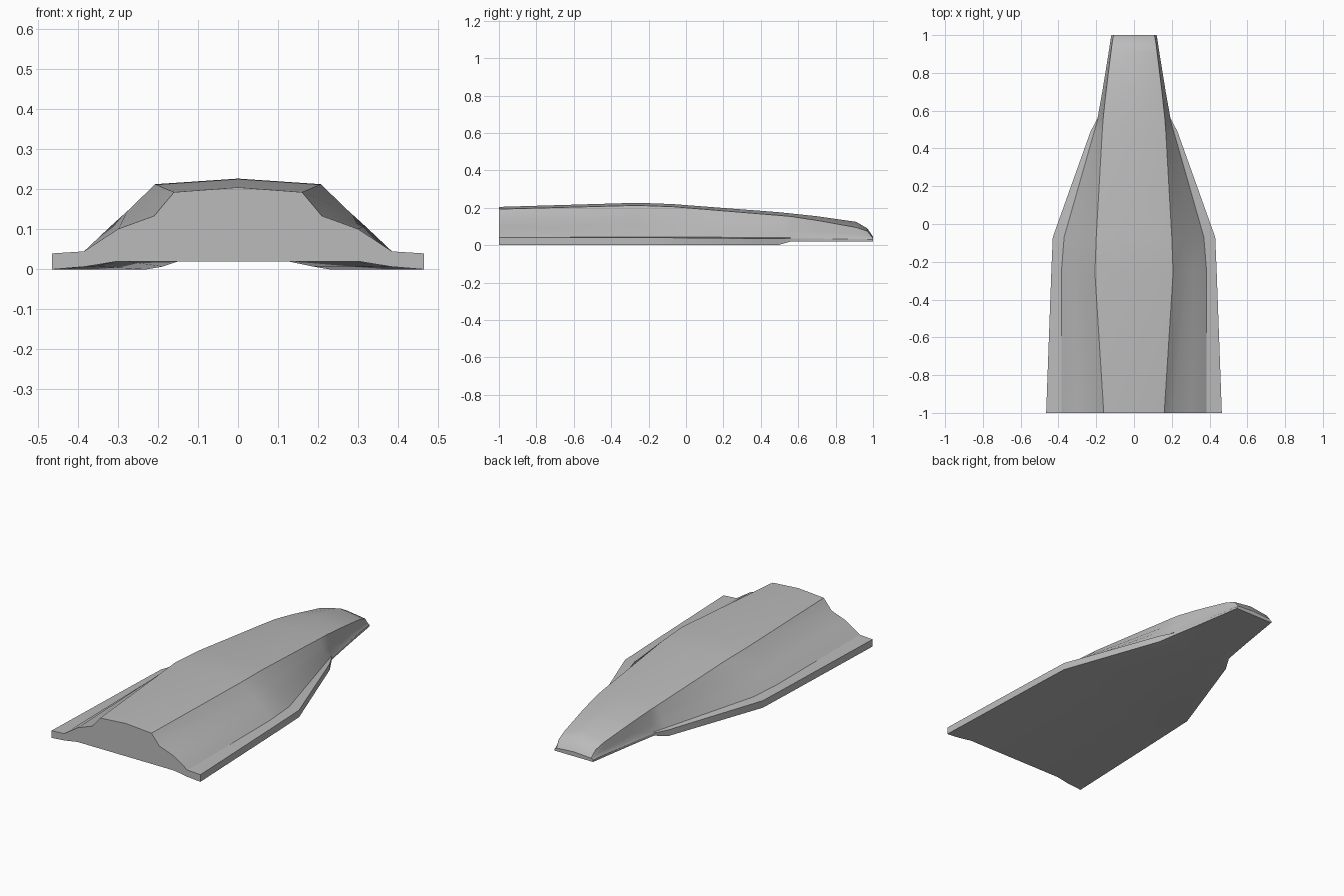
import bpy
import bmesh
import math

if "Cube" in bpy.data.objects:
    bpy.data.objects.remove(bpy.data.objects["Cube"], do_unlink=True)

# One flat colour
grey = bpy.data.materials.new("plain grey")
grey.use_nodes = True
colour = (0.5, 0.5, 0.5, 1)
grey.diffuse_color = colour
shader = next(n for n in grey.node_tree.nodes if n.type == "BSDF_PRINCIPLED")
shader.inputs["Base Color"].default_value = colour

BELLY = 0.02

# Stations from stern to nose:
# y, crown z, shoulder x, shoulder z, knee x ratio, root x, root z, rim x, rim z, rim bottom z
STATIONS = [
    (-1, 0.205, 0.16, 0.193, 0.22, 0.385, 0.045, 0.465, 0.04, 0),
    (-0.26, 0.227, 0.207, 0.213, 0.39, 0.385, 0.045, 0.438, 0.04, 0),
    (-0.07, 0.22, 0.2, 0.206, 0.4, 0.37, 0.045, 0.43, 0.04, 0),
    (0.49, 0.177, 0.168, 0.16, 0.4, 0.21, 0.04, 0.23, 0.035, 0),
    (0.56, 0.17, 0.163, 0.154, 0.4, 0.19, 0.04, 0.193, 0.035, BELLY),
    (0.7, 0.155, 0.148, 0.133, 0.4, 0.165, 0.04, 0.168, 0.035, BELLY),
    (0.91, 0.125, 0.122, 0.095, 0.4, 0.13, 0.037, 0.134, 0.033, BELLY),
    (0.97, 0.09, 0.114, 0.075, 0.4, 0.122, 0.036, 0.125, 0.032, BELLY),
    (1, 0.045, 0.108, 0.038, 0.4, 0.116, 0.034, 0.12, 0.03, BELLY),
]


def blend(a, b, t):
    return a + (b - a) * t


def section(crown, shoulder_x, shoulder_z, knee, root_x, root_z, rim_x, rim_z, rim_low):
    """Closed cross-section built from its left half, then mirrored."""
    half = [
        (shoulder_x, shoulder_z),
        (blend(shoulder_x, root_x, knee), blend(shoulder_z, root_z, 0.4)),
        (blend(shoulder_x, root_x, 0.62), blend(shoulder_z, root_z, 0.62)),
        (root_x, root_z),
        (rim_x, rim_z),
        (rim_x, rim_low),
        (rim_x * 0.82, blend(rim_low, BELLY, 0.35)),
        (rim_x * 0.65, BELLY),
    ]
    mirrored = [(-x, z) for x, z in reversed(half)]
    return [(0, crown)] + half + [(0, BELLY)] + mirrored


# Hull: loft the sections and cap both ends
bm = bmesh.new()
rings = []
for y, *shape in STATIONS:
    rings.append([bm.verts.new((x, y, z)) for x, z in section(*shape)])

for first, second in zip(rings, rings[1:]):
    count = len(first)
    for i in range(count):
        j = (i + 1) % count
        bm.faces.new((first[i], first[j], second[j], second[i]))
bm.faces.new(rings[0])
bm.faces.new(rings[-1])
bmesh.ops.recalc_face_normals(bm, faces=bm.faces)

mesh = bpy.data.meshes.new("hull")
bm.to_mesh(mesh)
bm.free()
mesh.materials.append(grey)
hull = bpy.data.objects.new("hull", mesh)
bpy.context.collection.objects.link(hull)

# Soft panels with crisp shoulder and rim edges
bpy.ops.object.select_all(action="DESELECT")
hull.select_set(True)
bpy.context.view_layer.objects.active = hull
bpy.ops.object.shade_smooth_by_angle(angle=math.radians(30))
